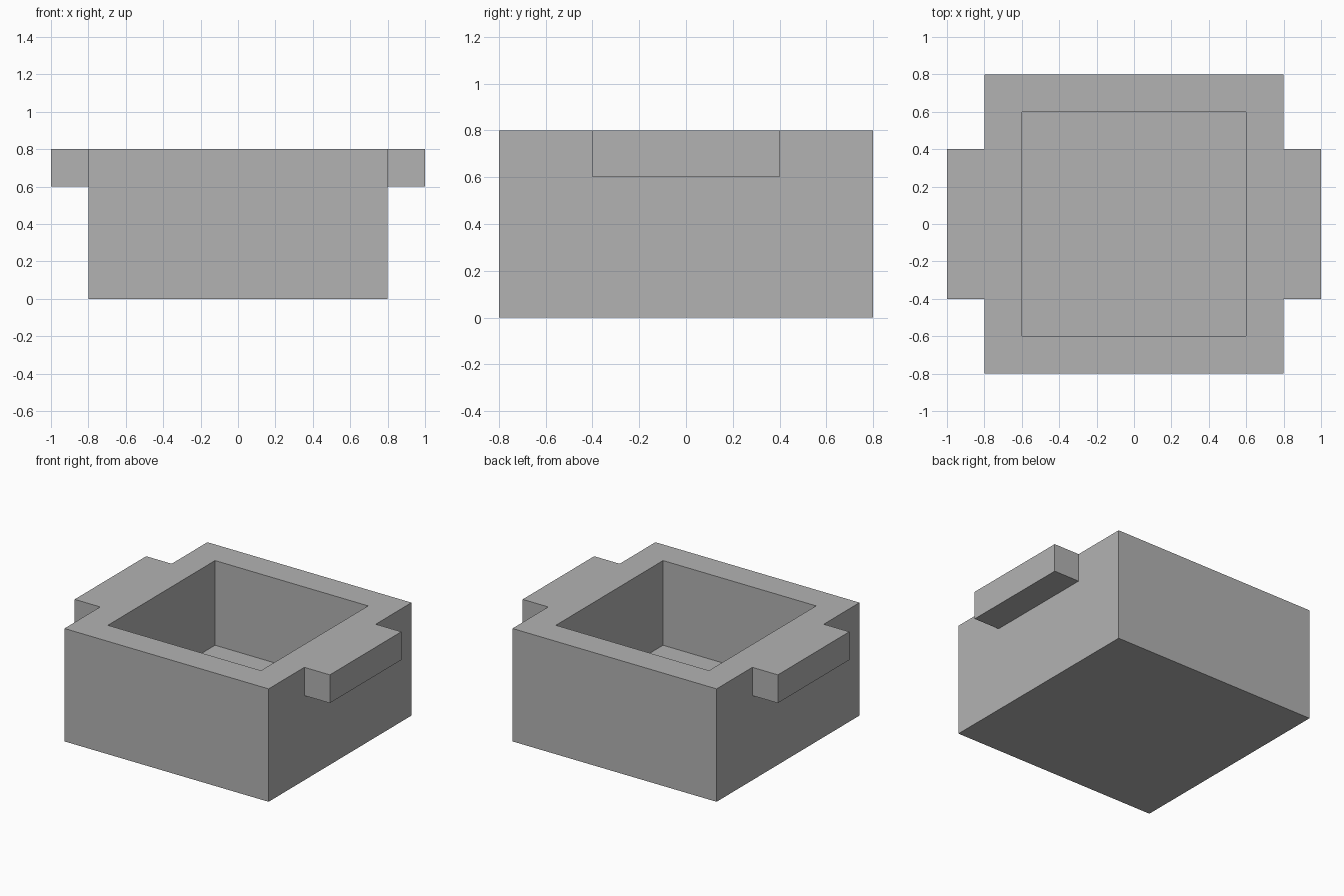
import bpy

default_cube = bpy.data.objects.get("Cube")
if default_cube:
    bpy.data.objects.remove(default_cube, do_unlink=True)

grey = bpy.data.materials.new("plain_grey")
grey.use_nodes = True
grey.diffuse_color = (0.45, 0.45, 0.45, 1)
grey.node_tree.nodes["Principled BSDF"].inputs["Base Color"].default_value = grey.diffuse_color


def box(name, low, high):
    """Axis-aligned box between two opposite corners."""
    centre = [(a + b) / 2 for a, b in zip(low, high)]
    bpy.ops.mesh.primitive_cube_add(size=1, location=centre)
    obj = bpy.context.object
    obj.name = name
    obj.scale = [b - a for a, b in zip(low, high)]
    bpy.ops.object.transform_apply(location=True, rotation=False, scale=True)
    obj.data.materials.append(grey)
    return obj


def combine(target, tool, operation):
    """Apply a boolean with the tool, then discard the tool."""
    mod = target.modifiers.new(operation.lower(), "BOOLEAN")
    mod.operation = operation
    mod.solver = "EXACT"
    mod.object = tool
    bpy.context.view_layer.objects.active = target
    bpy.ops.object.modifier_apply(modifier=mod.name)
    bpy.data.objects.remove(tool, do_unlink=True)


# Square tub body
tub = box("tub_with_handles", (-0.8, -0.8, 0), (0.8, 0.8, 0.8))

# Side handles, flush with the rim and merged into the walls
for side in (-1, 1):
    xs = sorted((side * 0.7, side))
    handle = box("handle", (xs[0], -0.4, 0.6), (xs[1], 0.4, 0.8))
    combine(tub, handle, "UNION")

# Open cavity above a thick floor
cavity = box("cavity", (-0.6, -0.6, 0.2), (0.6, 0.6, 1))
combine(tub, cavity, "DIFFERENCE")
